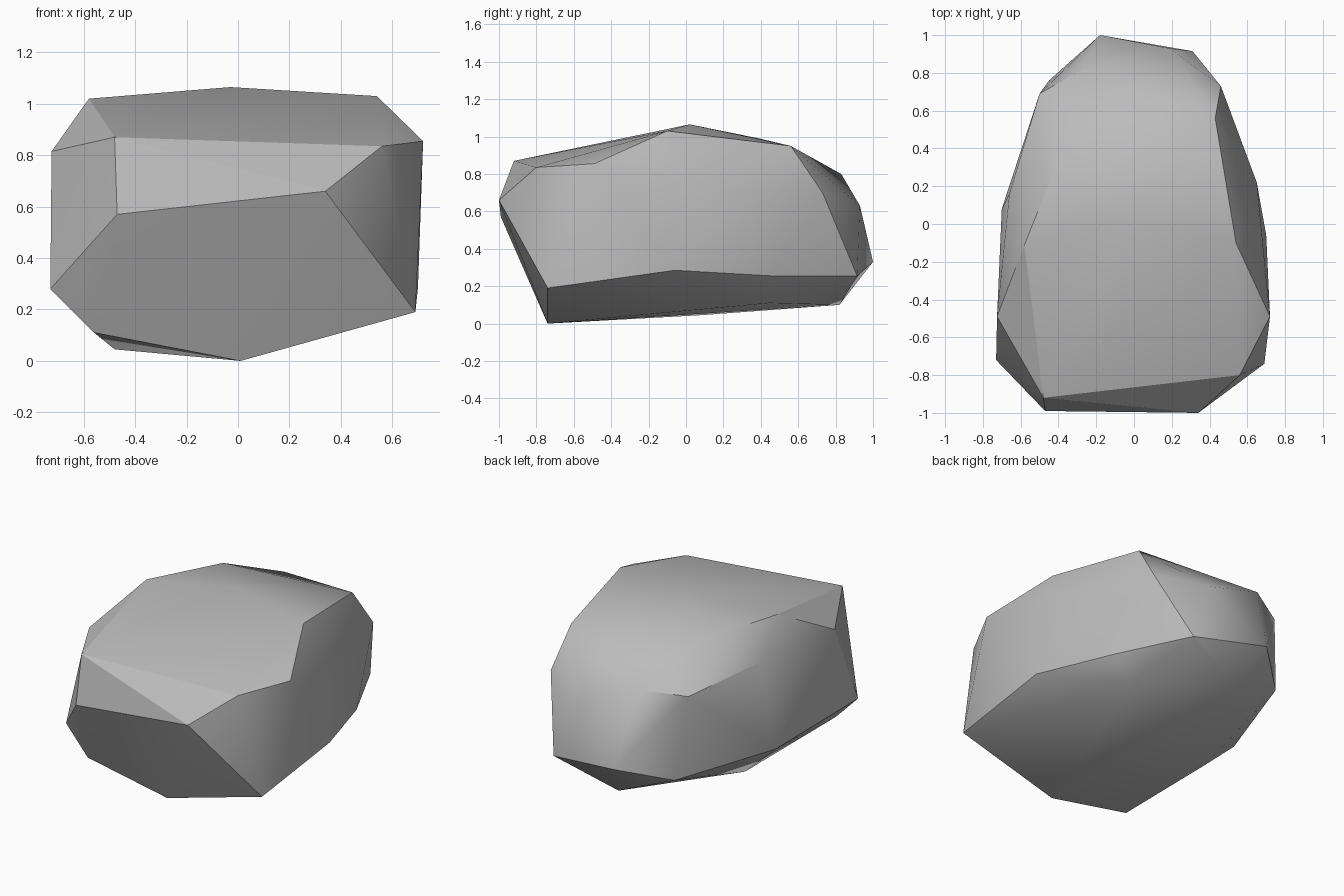
import bpy
import bmesh
import math

default_cube = bpy.data.objects.get("Cube")
if default_cube:
    bpy.data.objects.remove(default_cube, do_unlink=True)

# Corners of the boulder, grouped by the side they belong to
front_corners = [
    (-.48, -.92, .87), (-.47, -.99, .57), (.34, -1, .66), (.56, -.8, .835),
    (.69, -.74, .19), (-.73, -.72, .28),
]
underside_corners = [
    (.01, -.74, 0), (-.56, -.74, .11), (-.48, .08, .045), (-.09, .82, .1),
    (.4, .45, .11),
]
crown_corners = [
    (-.58, -.11, 1.02), (-.03, .02, 1.065), (.54, -.1, 1.03),
    (-.38, .39, .99), (.43, .56, .95),
]
left_corners = [
    (.72, -.49, .855), (.65, .22, .72), (.7, -.06, .285), (.53, .46, .255),
]
right_corners = [
    (-.725, -.49, .815), (-.66, .16, .84), (-.7, .08, .25),
]
back_corners = [
    (-.18, 1, .33), (.31, .915, .255), (.19, .93, .63), (.46, .73, .7),
    (-.25, .83, .8), (-.5, .69, .77), (-.45, .76, .24),
]


def make_material(name, colour):
    material = bpy.data.materials.new(name)
    material.use_nodes = True
    material.diffuse_color = colour
    shader = material.node_tree.nodes["Principled BSDF"]
    shader.inputs["Base Color"].default_value = colour
    shader.inputs["Roughness"].default_value = .9
    return material


def make_faceted_stone(name, corner_groups, material):
    """Wrap a tight skin of flat facets around all the corners."""
    bm = bmesh.new()
    for group in corner_groups:
        for corner in group:
            bm.verts.new(corner)
    hull = bmesh.ops.convex_hull(bm, input=bm.verts[:], use_existing_faces=False)
    unused = {item for item in hull["geom_interior"] + hull["geom_unused"]
              if isinstance(item, bmesh.types.BMVert)}
    bmesh.ops.delete(bm, geom=list(unused), context="VERTS")
    bmesh.ops.recalc_face_normals(bm, faces=bm.faces[:])
    mesh = bpy.data.meshes.new(name)
    bm.to_mesh(mesh)
    bm.free()
    mesh.materials.append(material)
    stone = bpy.data.objects.new(name, mesh)
    bpy.context.collection.objects.link(stone)
    return stone


# Boulder: soft shading over shallow facets, crisp main ridges
stone_grey = make_material("stone grey", (.5, .5, .5, 1))
boulder = make_faceted_stone(
    "boulder",
    [front_corners, underside_corners, crown_corners,
     left_corners, right_corners, back_corners],
    stone_grey,
)
bpy.ops.object.select_all(action="DESELECT")
boulder.select_set(True)
bpy.context.view_layer.objects.active = boulder
bpy.ops.object.shade_smooth_by_angle(angle=math.radians(30))
